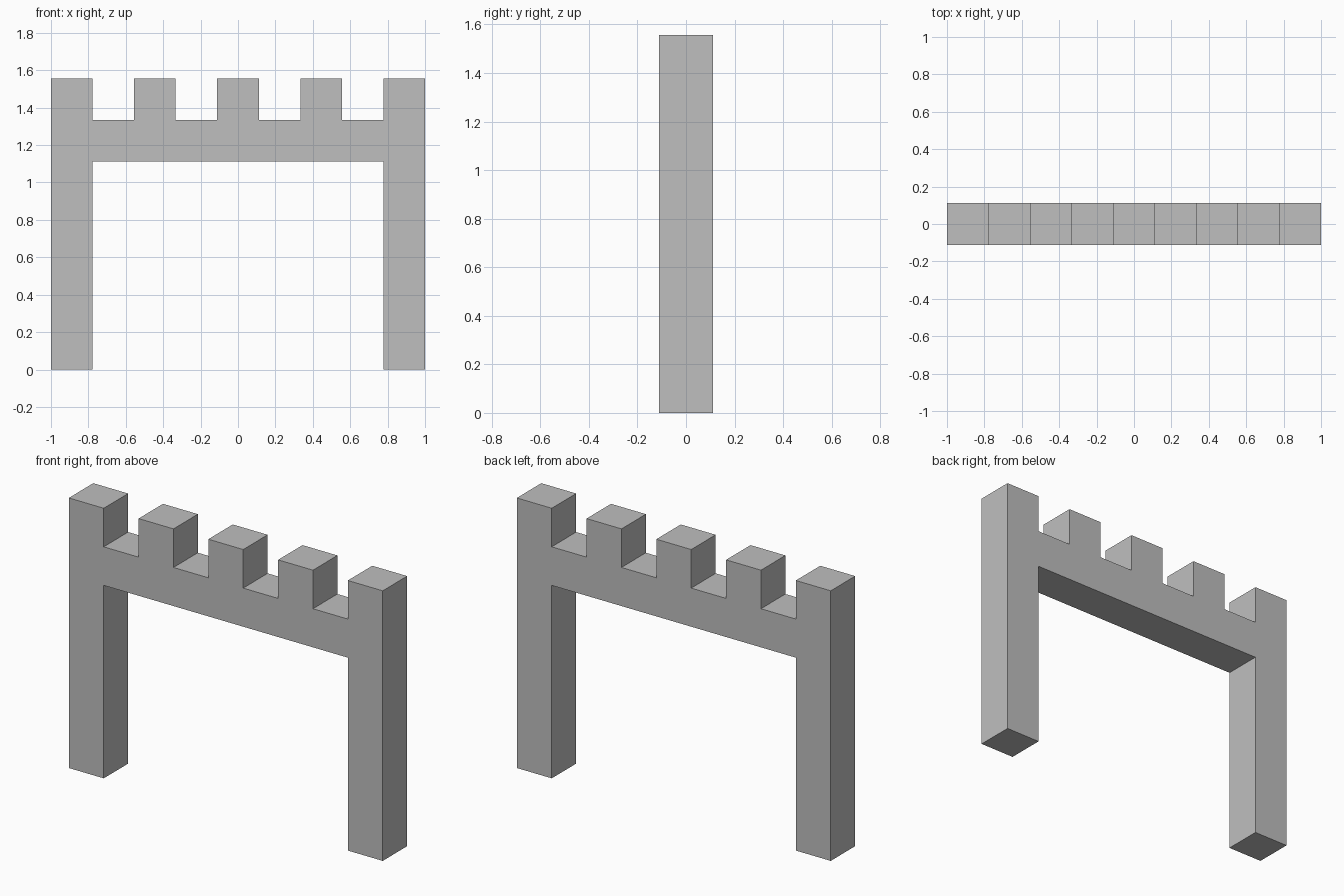
import bpy
import bmesh

default_cube = bpy.data.objects.get("Cube")
if default_cube:
    bpy.data.objects.remove(default_cube, do_unlink=True)

# The whole arch sits on a square module: 9 wide, 7 high, 1 deep
UNIT = 2 / 9
COLUMNS, HEIGHT = 9, 7
BEAM_BOTTOM, BEAM_TOP = 5, 6

stone = bpy.data.materials.new("grey stone")
stone.use_nodes = True
colour = (0.52, 0.52, 0.52, 1)
stone.diffuse_color = colour
stone.node_tree.nodes["Principled BSDF"].inputs["Base Color"].default_value = colour

# Outline: legs and opening along the bottom
outline = [(0, 0), (1, 0), (1, BEAM_BOTTOM), (COLUMNS - 1, BEAM_BOTTOM),
           (COLUMNS - 1, 0), (COLUMNS, 0)]
# Battlements from right to left: raised merlons with gaps between
for column in reversed(range(COLUMNS)):
    top = HEIGHT if column % 2 == 0 else BEAM_TOP
    outline += [(column + 1, top), (column, top)]

# Extrude the outline through the depth
bm = bmesh.new()
verts = [bm.verts.new(((x - COLUMNS / 2) * UNIT, -UNIT / 2, z * UNIT))
         for x, z in outline]
front = bm.faces.new(verts)
extruded = bmesh.ops.extrude_face_region(bm, geom=[front], use_keep_orig=True)
back_verts = [g for g in extruded["geom"] if isinstance(g, bmesh.types.BMVert)]
bmesh.ops.translate(bm, verts=back_verts, vec=(0, UNIT, 0))
bmesh.ops.recalc_face_normals(bm, faces=bm.faces)

mesh = bpy.data.meshes.new("battlement_arch")
bm.to_mesh(mesh)
bm.free()
mesh.materials.append(stone)
arch = bpy.data.objects.new("battlement_arch", mesh)
bpy.context.collection.objects.link(arch)
